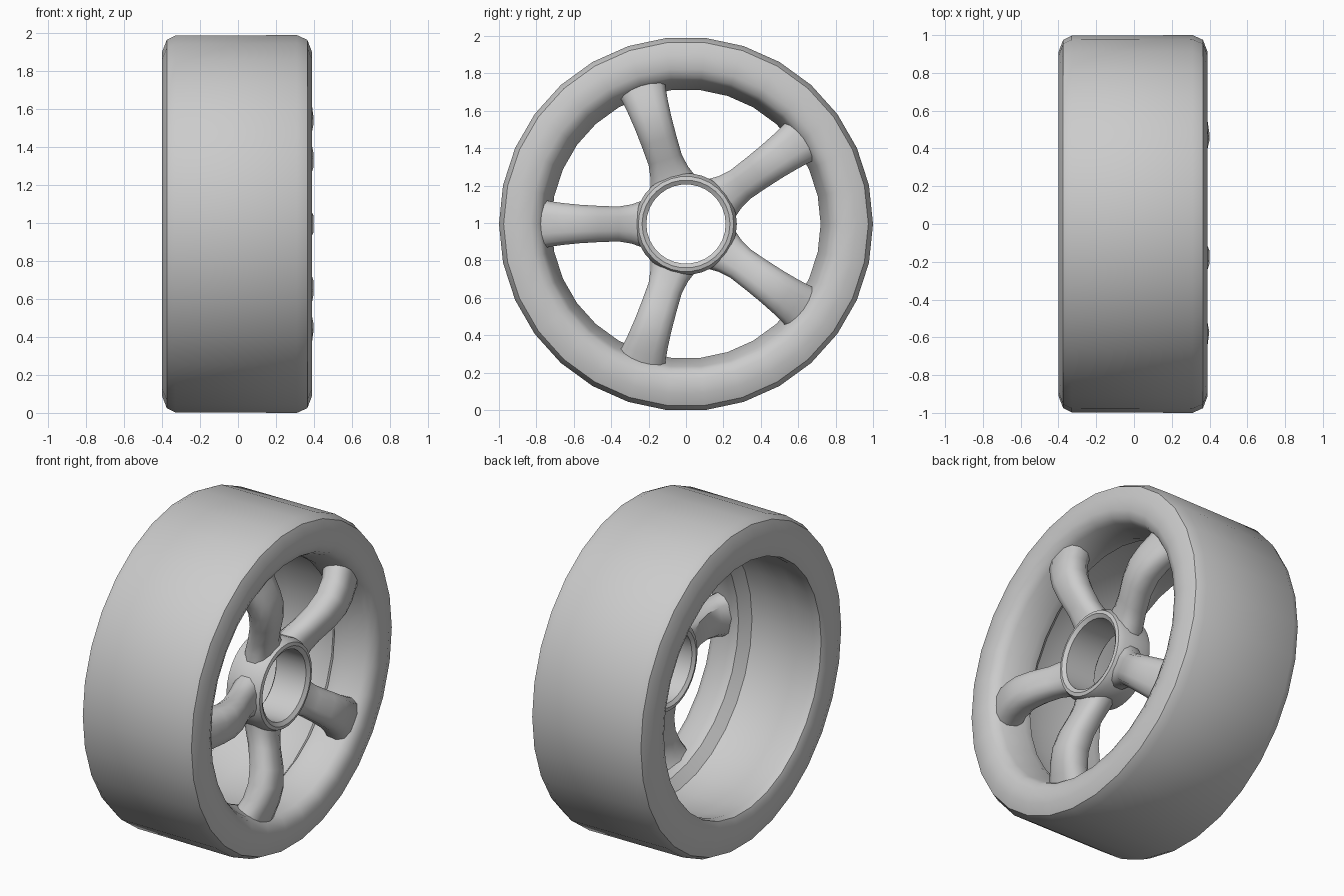
import bpy, bmesh, math

if "Cube" in bpy.data.objects:
    bpy.data.objects.remove(bpy.data.objects["Cube"])

SEG = 30
CZ = 0.9945          # axle height

grey = bpy.data.materials.new("light grey")
grey.diffuse_color = (0.6, 0.6, 0.6, 1)
grey.use_nodes = True
grey.node_tree.nodes["Principled BSDF"].inputs["Base Color"].default_value = grey.diffuse_color


def finish(name, bm, angle):
    bmesh.ops.recalc_face_normals(bm, faces=bm.faces[:])
    me = bpy.data.meshes.new(name)
    bm.to_mesh(me)
    bm.free()
    me.materials.append(grey)
    ob = bpy.data.objects.new(name, me)
    ob.location.z = CZ
    bpy.context.collection.objects.link(ob)
    bpy.ops.object.select_all(action='DESELECT')
    ob.select_set(True)
    bpy.context.view_layer.objects.active = ob
    bpy.ops.object.shade_smooth_by_angle(angle=math.radians(angle))
    return ob


def bridge(bm, rings, close):
    pairs = list(zip(rings, rings[1:]))
    if close:
        pairs.append((rings[-1], rings[0]))
    for a, b in pairs:
        n = len(a)
        for i in range(n):
            bm.faces.new((a[i], a[(i + 1) % n], b[(i + 1) % n], b[i]))


def lathe(name, profile, angle):
    """Spin a closed (x, radius) profile round the axle."""
    bm = bmesh.new()
    rings = []
    for x, r in profile:
        rings.append([bm.verts.new((x, r * math.cos(2 * math.pi * i / SEG),
                                    r * math.sin(2 * math.pi * i / SEG)))
                      for i in range(SEG)])
    bridge(bm, rings, True)
    return finish(name, bm, angle)


# Tyre and rim: rounded outside, hollow at the back, window flange at the front
lathe("wheel_rim", [
    (-0.33, 0.997), (-0.375, 0.975), (-0.40, 0.91), (-0.40, 0.80), (-0.385, 0.765),
    (-0.34, 0.76), (-0.20, 0.79), (0.0, 0.80), (0.10, 0.785), (0.15, 0.725),
    (0.20, 0.72), (0.33, 0.765), (0.365, 0.785), (0.385, 0.83), (0.39, 0.91),
    (0.365, 0.975), (0.31, 1.0)], 40)

# Hub: short open tube
lathe("hub", [
    (0.11, 0.215), (0.095, 0.235), (0.105, 0.262), (0.14, 0.272), (0.29, 0.272),
    (0.325, 0.255), (0.33, 0.235), (0.315, 0.212)], 45)

# Spokes: (radius, centre x, half width, half depth), arched forwards
PATH = [(0.235, 0.225, 0.125, 0.08), (0.29, 0.235, 0.105, 0.08),
        (0.36, 0.26, 0.093, 0.08), (0.47, 0.30, 0.097, 0.082),
        (0.57, 0.317, 0.103, 0.084), (0.66, 0.305, 0.112, 0.085),
        (0.73, 0.28, 0.122, 0.09), (0.79, 0.25, 0.14, 0.10)]
SECTION = [(1, -0.4), (1, 0.3), (0.8, 0.75), (0.4, 0.97), (-0.4, 0.97), (-0.8, 0.75),
           (-1, 0.3), (-1, -0.4), (-0.75, -0.85), (0, -1), (0.75, -0.85)]
for k in range(5):
    a = math.radians(36 + 72 * k)
    c, s = math.cos(a), math.sin(a)
    bm = bmesh.new()
    rings = [[bm.verts.new((x + d * v, r * c - w * u * s, r * s + w * u * c))
              for u, v in SECTION] for r, x, w, d in PATH]
    bridge(bm, rings, False)
    bm.faces.new(rings[0])
    bm.faces.new(rings[-1])
    finish("spoke_%d" % (k + 1), bm, 45)
